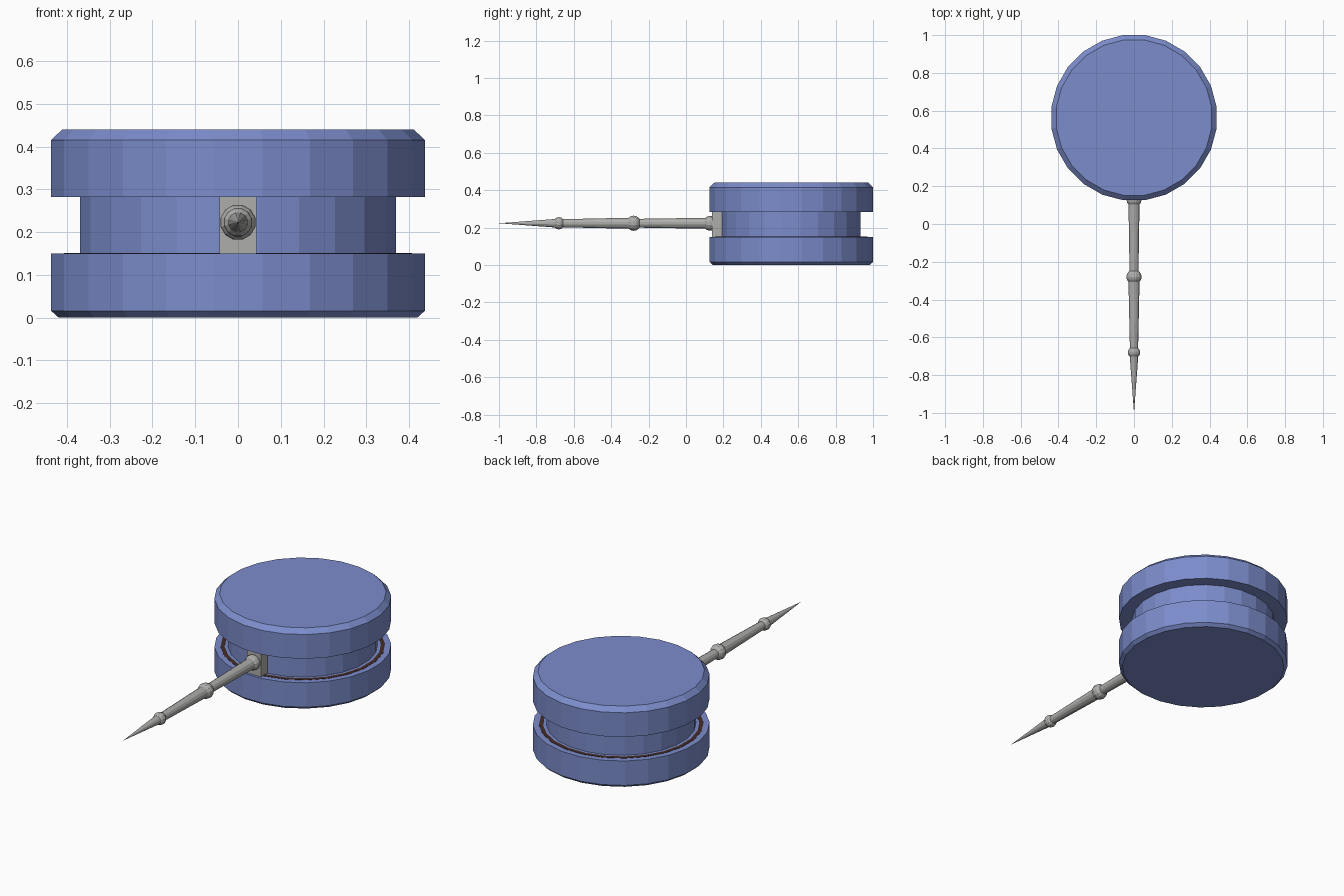
import bpy, math
from mathutils import Matrix, Vector

if "Cube" in bpy.data.objects:
    bpy.data.objects.remove(bpy.data.objects["Cube"])


def material(name, rgb):
    m = bpy.data.materials.new(name)
    m.diffuse_color = (*rgb, 1)
    m.use_nodes = True
    m.node_tree.nodes["Principled BSDF"].inputs["Base Color"].default_value = m.diffuse_color
    return m


BLUE = material("dusty blue", (0.20, 0.265, 0.60))
GREY = material("metal grey", (0.42, 0.42, 0.41))
BROWN = material("dark brown", (0.06, 0.025, 0.02))


def lathe(name, profile, sides, matrix, mat, phase=0.5, closed=False):
    """Spin (radius, height) points around local z; open profiles get end caps."""
    verts, faces, rings = [], [], []
    for r, h in profile:
        n = 1 if r == 0 else sides
        rings.append(list(range(len(verts), len(verts) + n)))
        for i in range(n):
            a = 2 * math.pi * (i + phase) / sides
            verts.append(matrix @ Vector((r * math.cos(a), r * math.sin(a), h)))
    pairs = list(zip(rings, rings[1:]))
    if closed:
        pairs.append((rings[-1], rings[0]))
    for a, b in pairs:
        for i in range(sides):
            j = (i + 1) % sides
            quad = [a[i % len(a)], a[j % len(a)], b[j % len(b)], b[i % len(b)]]
            faces.append(list(dict.fromkeys(quad)))
    if not closed:
        if len(rings[0]) > 1:
            faces.append(rings[0][::-1])
        if len(rings[-1]) > 1:
            faces.append(rings[-1])
    me = bpy.data.meshes.new(name)
    me.from_pydata(verts, [], faces)
    me.materials.append(mat)
    ob = bpy.data.objects.new(name, me)
    bpy.context.collection.objects.link(ob)
    return ob


# Round body: two wide discs with a narrower core between them
body = Matrix.Translation((0, 0.563, 0))
R = 0.441
lathe("lower_disc", [(R - 0.018, 0), (R, 0.016), (R, 0.15)], 24, body, BLUE)
lathe("core", [(0.373, 0.145), (0.373, 0.285)], 24, body, BLUE)
lathe("upper_disc", [(R, 0.282), (R, 0.415), (R - 0.026, 0.44)], 24, body, BLUE)

# Thin dark ring lying in the groove
lathe("groove_ring", [(0.39, 0.149), (0.41, 0.149), (0.41, 0.1515), (0.39, 0.1515)],
      24, body, BROWN, closed=True)

# Square mount joining the rod to the core
bpy.ops.mesh.primitive_cube_add(size=1, location=(0, 0.177, 0.216))
mount = bpy.context.object
mount.name = "rod_mount"
mount.scale = (0.086, 0.075, 0.132)
mount.data.materials.append(GREY)

# Tapered rod pointing forward: local z runs towards -y
rod = Matrix.Translation((0, 0, 0.223)) @ Matrix.Rotation(math.pi / 2, 4, 'X')
for name, r0, y0, r1, y1 in (("rod_inner", 0.031, 0.15, 0.024, -0.28),
                             ("rod_middle", 0.031, -0.28, 0.022, -0.68),
                             ("rod_tip", 0.025, -0.68, 0, -1.0)):
    lathe(name, [(r0, -y0), (r1, -y1)], 12, rod, GREY)

# Rounded joints along the rod
for name, y, r in (("joint_inner", 0.128, 0.041), ("joint_middle", -0.28, 0.042),
                   ("joint_outer", -0.68, 0.034)):
    prof = [(r * math.sin(math.pi * k / 8) if 0 < k < 8 else 0,
             -y - 0.92 * r * math.cos(math.pi * k / 8)) for k in range(9)]
    lathe(name, prof, 12, rod, GREY)
